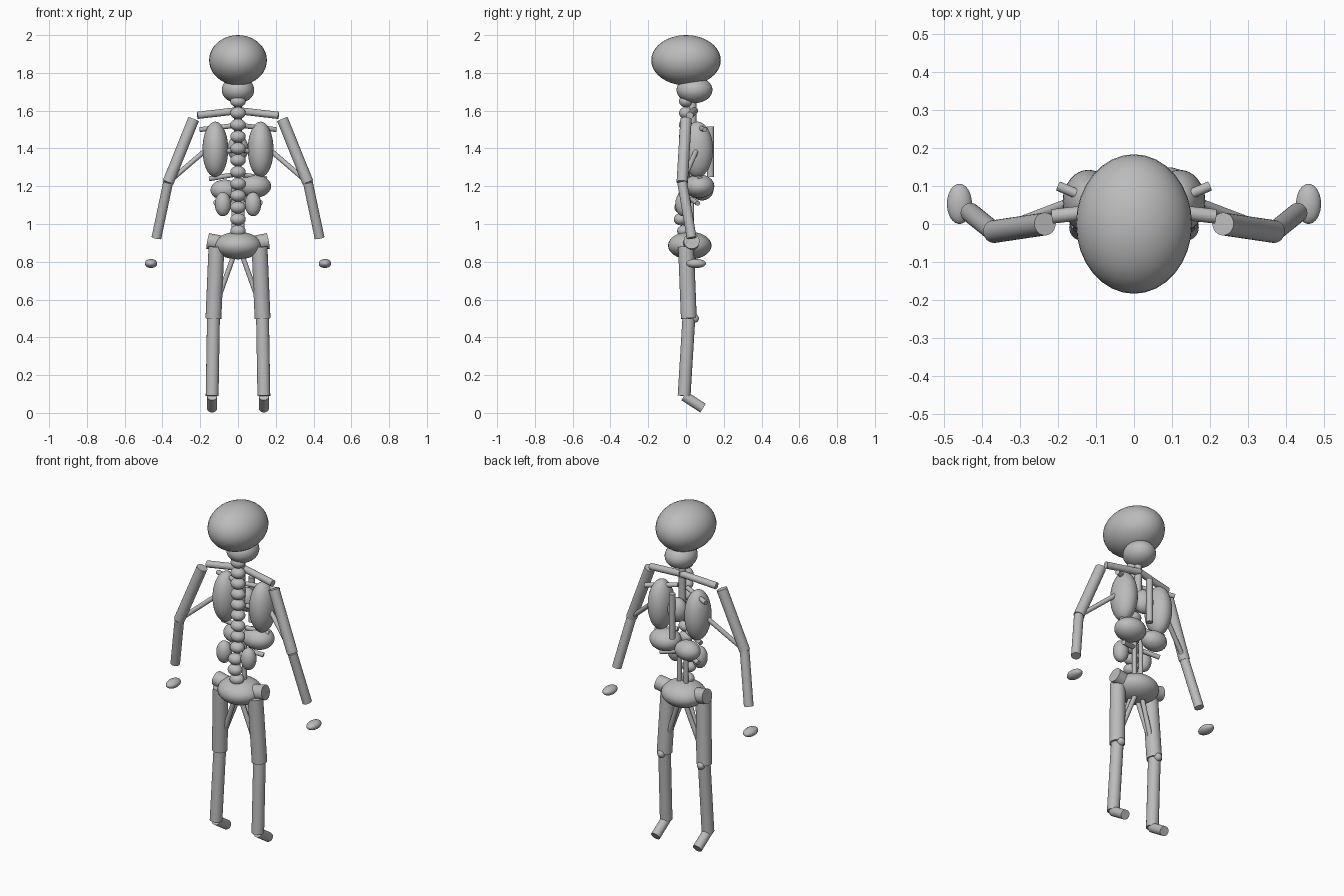
import bpy
import math
from mathutils import Vector

default_cube = bpy.data.objects.get("Cube")
if default_cube:
    bpy.data.objects.remove(default_cube, do_unlink=True)

# Single neutral colour
grey = bpy.data.materials.new("plain_grey")
grey.use_nodes = True
grey.diffuse_color = (.5, .5, .5, 1)
shader = grey.node_tree.nodes["Principled BSDF"]
shader.inputs["Base Color"].default_value = grey.diffuse_color

THICK, MEDIUM, THIN = .042, .03, .013


def finish(name):
    part = bpy.context.object
    part.name = name
    part.data.materials.append(grey)
    bpy.ops.object.transform_apply(location=False, rotation=False, scale=True)
    bpy.ops.object.shade_smooth_by_angle(angle=math.radians(35))


def ball(name, centre, width, depth, height):
    """Ellipsoid given by its three half sizes."""
    bpy.ops.mesh.primitive_uv_sphere_add(segments=32, ring_count=20, location=centre)
    bpy.context.object.scale = (width, depth, height)
    finish(name)


def rod(name, start, end, radius):
    """Round bar between two points."""
    start, end = Vector(start), Vector(end)
    direction = end - start
    bpy.ops.mesh.primitive_cylinder_add(
        vertices=28, radius=radius, depth=direction.length,
        location=start.lerp(end, .5),
        rotation=direction.to_track_quat('Z', 'Y').to_euler())
    finish(name)


# Head and neck
ball("skull", (0, 0, 1.867), .153, .184, .133)
ball("jaw", (0, .045, 1.71), .086, .095, .07)
rod("windpipe", (0, .035, 1.4), (0, .035, 1.68), .02)

# Evenly spaced spine, bending forwards at the lower back
for index in range(12):
    height = 1.65 - index / 16
    bend = -.03 * math.exp(-((height - 1.05) * 12) ** 2)
    ball(f"vertebra_{index}", (0, bend, height), .041, .037, .032)

# Parts along the middle of the trunk
rod("breastbone", (0, .13, 1.25), (0, .13, 1.515), .018)
ball("heart", (0, .08, 1.4), .055, .05, .07)
ball("liver", (.085, .07, 1.2), .09, .08, .062)
ball("stomach", (-.07, .085, 1.18), .075, .06, .055)
ball("pelvis", (0, .02, .886), .125, .115, .073)


def build_side(side, sign):
    def at(x, y, z):
        return Vector((sign * x, y, z))

    # Joints that the limbs run between
    shoulder, elbow, wrist = at(.235, 0, 1.555), at(.37, -.02, 1.22), at(.432, .03, .926)
    hip, knee, ankle = at(.114, 0, .88), at(.13, .015, .5), at(.137, -.01, .09)

    # Arm and shoulder
    rod(f"{side}_collarbone", (0, .045, 1.6), at(.215, .02, 1.575), .019)
    rod(f"{side}_upper_arm", shoulder, elbow, MEDIUM)
    rod(f"{side}_forearm", elbow, wrist, .026)
    rod(f"{side}_arm_strap", at(.16, .06, 1.4), elbow, THIN)
    ball(f"{side}_hand", wrist + (wrist - elbow) * .46, .033, .053, .024)

    # Leg and hip
    rod(f"{side}_hip_bar", (0, .02, .88), at(.16, .03, .91), THICK)
    rod(f"{side}_thigh", hip, knee, THICK)
    rod(f"{side}_shin", knee, ankle, .034)
    rod(f"{side}_foot", ankle, ankle + Vector((0, .1, -.065)), .027)
    ball(f"{side}_kneecap", knee + Vector((0, MEDIUM, 0)), .023, .023, .023)
    for name, depth in (("front", 0), ("back", .04)):
        rod(f"{side}_inner_thigh_{name}", at(.02, depth, .84), knee.lerp(hip, .1), THIN)

    # Paired organs
    ball(f"{side}_lung", at(.12, .06, 1.395), .068, .083, .147)
    ball(f"{side}_kidney", at(.08, -.015, 1.105), .043, .042, .064)
    rod(f"{side}_belly_vessel", at(.022, .03, .92), at(.022, .03, 1.2), THIN)

    # Ribs get shorter towards the waist
    for index, name in enumerate(("upper", "middle", "lower", "floating")):
        reach = .2 - index / 40
        height = 1.5 - index * .13
        rod(f"{side}_{name}_rib", at(.03, .03, height + .02),
            at(reach, reach / 2, height), THIN)


build_side("left", 1)
build_side("right", -1)
